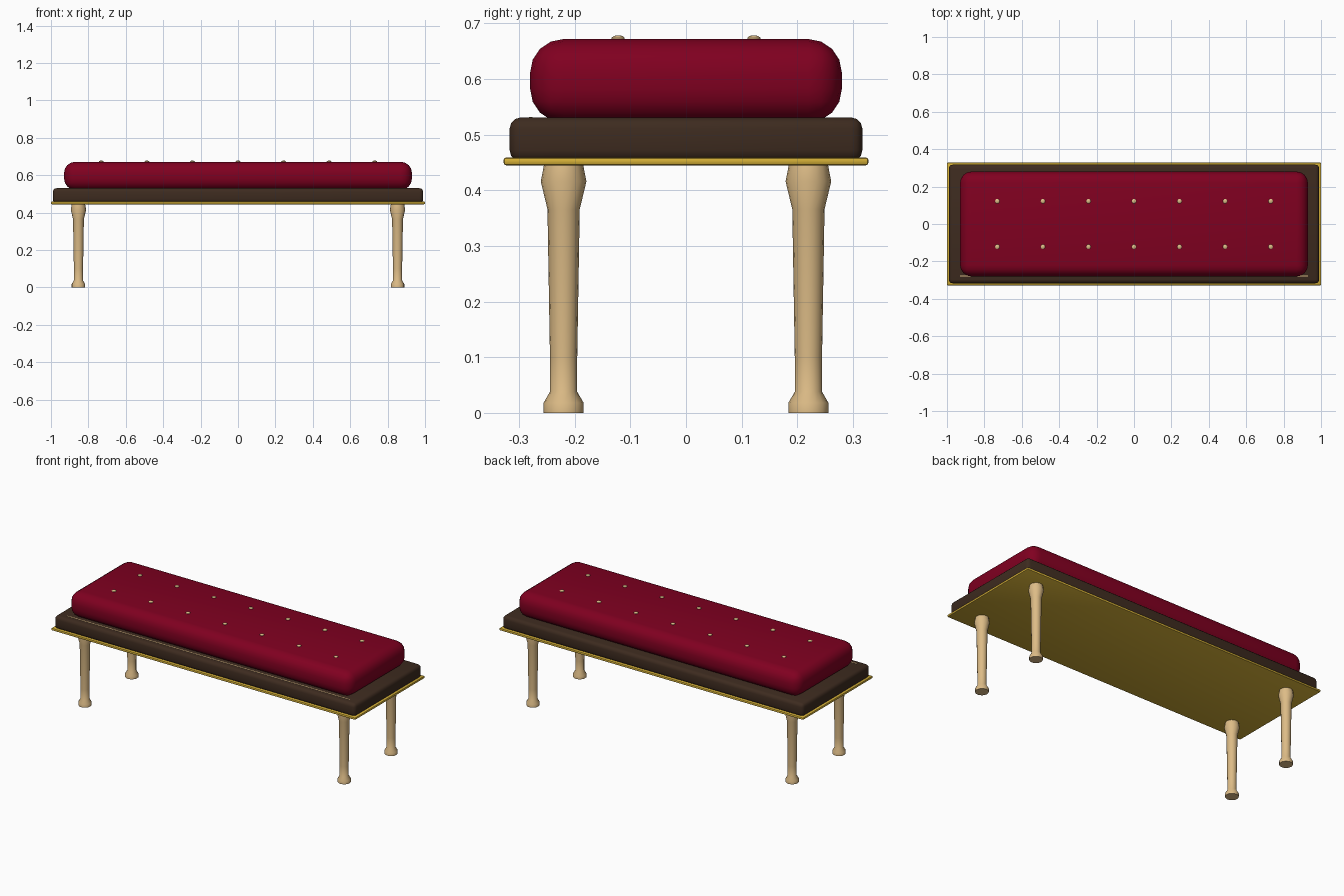
import bpy, bmesh, math

if "Cube" in bpy.data.objects:
    bpy.data.objects.remove(bpy.data.objects["Cube"])


def material(name, rgb):
    m = bpy.data.materials.new(name)
    m.diffuse_color = (*rgb, 1)
    m.use_nodes = True
    m.node_tree.nodes["Principled BSDF"].inputs["Base Color"].default_value = m.diffuse_color
    return m


RED = material("burgundy fabric", (0.216, 0.0, 0.0144))
WOOD = material("dark wood", (0.047, 0.024, 0.0137))
GOLD = material("gold", (0.66, 0.43, 0.038))
TAN = material("pale wood", (0.72, 0.50, 0.24))


def finish(name, bm, mat, angle=40):
    bmesh.ops.recalc_face_normals(bm, faces=bm.faces)
    me = bpy.data.meshes.new(name)
    bm.to_mesh(me)
    bm.free()
    me.materials.append(mat)
    ob = bpy.data.objects.new(name, me)
    bpy.context.collection.objects.link(ob)
    bpy.ops.object.select_all(action='DESELECT')
    ob.select_set(True)
    bpy.context.view_layer.objects.active = ob
    bpy.ops.object.shade_smooth_by_angle(angle=math.radians(angle))
    return ob


def rounded_box(name, hx, hy, z0, z1, r, segments, mat, y=0):
    bm = bmesh.new()
    bmesh.ops.create_cube(bm, size=2)
    for v in bm.verts:
        v.co = (v.co.x * hx, v.co.y * hy + y, z1 if v.co.z > 0 else z0)
    if r:
        bmesh.ops.bevel(bm, geom=bm.edges[:], offset=r, segments=segments,
                        profile=0.5, affect='EDGES')
    return finish(name, bm, mat)


def turned(name, profile, x, y, mat, sides=16):
    bm = bmesh.new()
    rings = [[bm.verts.new((x + r * math.cos(2 * math.pi * i / sides),
                            y + r * math.sin(2 * math.pi * i / sides), z))
              for i in range(sides)] for r, z in profile]
    for a, b in zip(rings, rings[1:]):
        for i in range(sides):
            j = (i + 1) % sides
            bm.faces.new((a[i], a[j], b[j], b[i]))
    bm.faces.new(rings[0])
    bm.faces.new(rings[-1])
    return finish(name, bm, mat)


# Base trim, frame and cushion
rounded_box("gold_trim", 1.0, 0.328, 0.445, 0.459, 0.005, 2, GOLD)
rounded_box("frame", 0.99, 0.317, 0.452, 0.531, 0.02, 3, WOOD)
rounded_box("cushion", 0.93, 0.28, 0.522, 0.672, 0.06, 4, RED)

# Thin piping along the front of the cushion
rounded_box("front_piping", 0.93, 0.003, 0.528, 0.532, 0, 1, TAN, y=-0.279)

# Turned legs
leg = [(0.036, 0), (0.036, 0.018), (0.0245, 0.038), (0.0245, 0.1),
       (0.029, 0.366), (0.041, 0.416), (0.035, 0.447)]
for sx, xn in ((-1, "left"), (1, "right")):
    for sy, yn in ((-1, "front"), (1, "back")):
        turned(f"{yn}_{xn}_leg", leg, sx * 0.853, sy * 0.22, TAN)

# Two rows of tufting buttons
button = [(0.0125, 0.670), (0.0125, 0.674), (0.009, 0.677), (0.004, 0.6785)]
for row, y in enumerate((-0.122, 0.122)):
    for i in range(7):
        turned(f"button_{row}_{i}", button, (i - 3) * 0.2435, y, TAN, 10)
